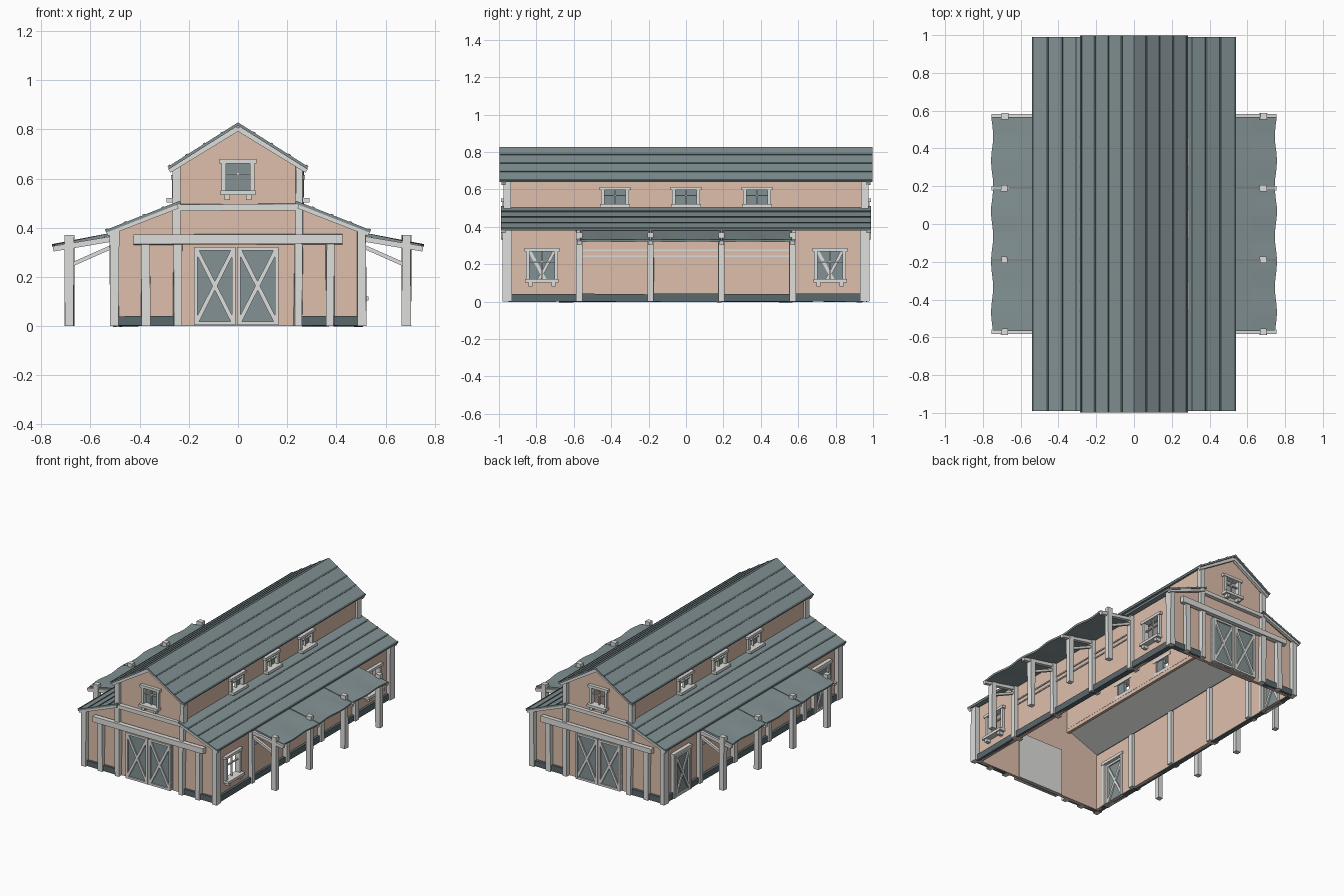
import bpy, bmesh, math, random
from mathutils import Vector

random.seed(4)
cube = bpy.data.objects.get("Cube")
if cube:
    bpy.data.objects.remove(cube, do_unlink=True)


def material(name, r, g, b):
    m = bpy.data.materials.new(name)
    m.use_nodes = True
    m.diffuse_color = (r, g, b, 1)
    m.node_tree.nodes["Principled BSDF"].inputs["Base Color"].default_value = (r, g, b, 1)
    return m


WALL = material("peach_plaster", .74, .52, .415)
TRIM = material("pale_timber", .73, .73, .715)
SLATE = material("slate_blue", .225, .285, .295)
DARK = material("dark_slate", .105, .14, .152)
X, Y, Z = Vector((1, 0, 0)), Vector((0, 1, 0)), Vector((0, 0, 1))
SIDES = (-1, 1)


def finish(name, bm, mat):
    bmesh.ops.recalc_face_normals(bm, faces=bm.faces)
    me = bpy.data.meshes.new(name)
    bm.to_mesh(me)
    bm.free()
    me.materials.append(mat)
    ob = bpy.data.objects.new(name, me)
    bpy.context.collection.objects.link(ob)
    return ob


def thicken(ob, amount):
    mod = ob.modifiers.new("thickness", 'SOLIDIFY')
    mod.thickness, mod.offset = amount, 0


def beam(name, a, b, w, d, mat=TRIM, ref=Y, rough=0.0):
    """Box from a to b; d is its depth along ref, w the other way."""
    a, b = Vector(a), Vector(b)
    along = (b - a).normalized()
    across = along.cross(ref).normalized()
    bm = bmesh.new()
    bmesh.ops.create_cube(bm, size=1)
    for v in bm.verts:
        c = v.co.copy()
        v.co = a.lerp(b, c.z + .5) + across * c.x * w + ref * c.y * d
        v.co += across * random.uniform(-rough, rough)
    return finish(name, bm, mat)


def prism(name, pts, y0, y1, mat):
    """Closed outline in the xz plane, extruded along y."""
    bm = bmesh.new()
    near, far = ([bm.verts.new((p.x, y, p.z)) for p in pts] for y in (y0, y1))
    bm.faces.new(near)
    bm.faces.new(far)
    for i in range(len(pts)):
        bm.faces.new((near[i - 1], near[i], far[i], far[i - 1]))
    return finish(name, bm, mat)


def rect(u, v, w, h):
    """Rectangle standing on height v, centred on u."""
    return [(u - w / 2, v), (u + w / 2, v), (u + w / 2, v + h), (u - w / 2, v + h)]


def pierced_wall(name, face, outline, holes):
    """Wall sheet with real openings."""
    bm = bmesh.new()
    for loop in [outline] + holes:
        vs = [bm.verts.new(face[0](u, v, -.01)) for u, v in loop]
        for i in range(len(vs)):
            bm.edges.new((vs[i - 1], vs[i]))
    bmesh.ops.triangle_fill(bm, use_beauty=True, use_dissolve=False, edges=bm.edges[:])
    thicken(finish(name, bm, WALL), .02)


def side_face(s, x):
    return (lambda u, v, out=0: Vector((s * (x + out), u, v))), X


def gable_face(s, y):
    return (lambda u, v, out=0: Vector((u, s * (y + out), v))), Y


def window(name, face, u, v, w, h, sill=True):
    """Surround, glazing bars and a bracketed sill; v is the bottom of the opening."""
    at, ref = face
    l, r, b, t = u - w / 2 - .008, u + w / 2 + .008, v - .008, v + h + .008
    for e in (l, r):
        beam(name + "_jamb", at(e, b), at(e, t), .018, .035, ref=ref)
    beam(name + "_head", at(l - .018, t), at(r + .018, t), .018, .045, ref=ref)
    beam(name + "_sill", at(l - .014, b, .01), at(r + .014, b, .01), .018, .06, ref=ref)
    beam(name + "_bar", at(u, b), at(u, t), .007, .012, ref=ref)
    beam(name + "_crossbar", at(l, v + h * .62), at(r, v + h * .62), .007, .012, ref=ref)
    if sill:
        for e in (l + .014, r - .014):
            beam(name + "_bracket", at(e, b - .03, .012), at(e, b, .012), .022, .04, ref=ref)


def pane(name, face, u, v, w, h):
    at, ref = face
    beam(name, at(u, v, -.01), at(u, v + h, -.01), w, .004, SLATE, ref)


def door_leaf(name, face, u, w, h):
    """Boarded leaf with a rim and crossed braces on both faces."""
    at, ref = face
    l, r, b, t = u - w / 2 + .007, u + w / 2 - .007, .012, h - .007
    beam(name + "_panel", at(u, .005, .012), at(u, h, .012), w, .016, SLATE, ref)
    for e in (l, r):
        beam(name + "_stile", at(e, .005, .012), at(e, h, .012), .014, .036, ref=ref)
    for z in (b, t):
        beam(name + "_rail", at(l, z, .012), at(r, z, .012), .014, .034, ref=ref)
    beam(name + "_brace", at(l, b, .012), at(r, t, .012), .017, .034, ref=ref)
    beam(name + "_brace", at(l, t, .012), at(r, b, .012), .017, .032, ref=ref)


# Gable ends
gable = [(.49, 0), (.49, .392), (.25, .49), (.25, .66), (0, .812)]
gable += [(-x, z) for x, z in reversed(gable[:-1])]
for s in SIDES:
    end = "front" if s < 0 else "back"
    face = gable_face(s, .95)
    at = face[0]
    opening = (0, .55, .1, .112)
    pierced_wall(end + "_wall", face, gable, [rect(*opening)])
    window(end + "_window", face, *opening)
    if s < 0:
        pane("front_window_pane", face, *opening)
    door_leaf(end + "_door_left", face, -.094, .168, .322)
    door_leaf(end + "_door_right", face, .08, .168, .322)
    beam(end + "_door_lining", at(-.007, 0, -.024), at(-.007, .325, -.024), .35, .006)
    beam(end + "_header", at(-.425, .352, .025), at(.425, .354, .025), .038, .03, rough=.003)
    beam(end + "_tie", at(-.245, .483, .01), at(.245, .483, .01), .026, .03, rough=.002)
    for k in SIDES:
        for x in (.245, .375):
            beam(end + "_post", at(k * x, 0, .015), at(k * x, .34, .015), .034, .034, rough=.004)
        beam(end + "_corner_post", at(k * .502, 0, .005), at(k * .502, .385, .005), .036, .05, rough=.003)
        beam(end + "_upper_post", at(k * .25, .365, .005), at(k * .25, .655, .005), .03, .04, rough=.003)
        beam(end + "_base_board", at(k * .26, .02, .002), at(k * .49, .02, .002), .04, .03, DARK, rough=.003)
        beam(end + "_upper_verge", at(0, .803, .026), at(k * .28, .632, .026), .02, .02)
        beam(end + "_lower_verge", at(k * .245, .488, .026), at(k * .533, .376, .026), .02, .02)

# Long walls, posts and openings
for s in SIDES:
    side = "left" if s > 0 else "right"
    face, upper_face = side_face(s, .49), side_face(s, .25)
    at = face[0]
    uppers = [(y, .52, .115, .077) for y in (-.38, 0, .38)]
    pierced_wall(side + "_upper_wall", upper_face, rect(0, .47, 1.88, .185), [rect(*o) for o in uppers])
    for u, v, w, h in uppers:
        window(side + "_upper_window", upper_face, u, v, w, h, sill=False)
        # one sliding sash is shut, on opposite halves of facing windows
        pane(side + "_upper_sash", upper_face, u + s * w / 4, v, w / 2, h)
    size = (.12, .135, .15) if s > 0 else (.004, .165, .288)
    lowers = [(y, size[0], size[1], size[2]) for y in (-.77, .77)]
    pierced_wall(side + "_wall", face, rect(0, 0, 1.88, .39), [rect(*o) for o in lowers])
    for opening in lowers:
        y = opening[0]
        if s > 0:
            window("left_window", face, *opening)
        else:
            door_leaf("right_door", face, y, .16, .29)
            for k in SIDES:
                beam("right_door_jamb", at(y + k * .088, 0), at(y + k * .088, .3), .018, .05, ref=X)
            beam("right_door_head", at(y - .1, .3), at(y + .1, .3), .02, .055, ref=X)
    for y in (-.57, -.19, .19, .57):
        beam(side + "_wall_post", at(y, 0, -.006), at(y, .38, -.006), .034, .07, ref=X, rough=.003)
    boards = [(-.57, -.19), (-.19, .19), (.19, .57)]
    boards += [(-.94, -.57), (.57, .94)] if s > 0 else [(k * a, k * b) for k in SIDES for a, b in ((.57, .68), (.86, .94))]
    for y0, y1 in boards:
        beam(side + "_base_board", at(y0, .02), at(y1, .02), .042, .035, DARK, X, .003)
    for z in (.242, .275):
        beam(side + "_wall_rail", at(-.57, z, .002), at(.57, z, .002), .008, .008, ref=X)

# Roofs of flat sheets with dark seams and a pale lining
for s in SIDES:
    for name, a, b, inset in (("upper_roof", (0, .828), (.285, .648), .86),
                              ("lower_roof", (.235, .51), (.54, .39), .8)):
        top, low = Vector((s * a[0], 0, a[1])), Vector((s * b[0], 0, b[1]))
        n = (low - top).cross(Y).normalized()
        n = n if n.z > 0 else -n
        half = .997 if name == "upper_roof" else .99
        prism(name + "_sheet", [top - n * .011, top, low, low - n * .011], -half, half, SLATE)
        for i in (1, 2, 3, 4):
            p, q = top.lerp(low, i / 4 - .034), top.lerp(low, i / 4)
            prism(name + "_seam", [p - n * .002, p + n * .003, q + n * .003, q - n * .002],
                  -half, half, DARK)
        lining_end = top.lerp(low, inset)
        prism(name + "_lining", [top - n * .012, lining_end - n * .012,
                                 lining_end - n * .016, top - n * .016], -.93, .93, TRIM)

# Side canopies on posts
for s in SIDES:
    side = "left" if s > 0 else "right"
    for y in (-.57, -.19, .19, .57):
        beam(side + "_canopy_post", (s * .685, y, 0), (s * .685, y, .37), .034, .034, rough=.004)
        beam(side + "_canopy_rafter", (s * .49, y, .358), (s * .752, y, .314), .022, .024)
        beam(side + "_canopy_brace", (s * .495, y, .33), (s * .685, y, .246), .016, .018)
    for mid in (-.38, 0, .38):
        bm = bmesh.new()
        bmesh.ops.create_grid(bm, x_segments=2, y_segments=8, size=.5)
        for v in bm.verts:
            t, u = v.co.x + .5, v.co.y
            ripple = math.sin(u * 9 + mid * 7) * t
            v.co = (s * (.49 + .26 * t + .006 * ripple), mid + u * .374,
                    .378 - .052 * t + .001 * ripple)
        thicken(finish(side + "_canopy_sheet", bm, SLATE), .012)
